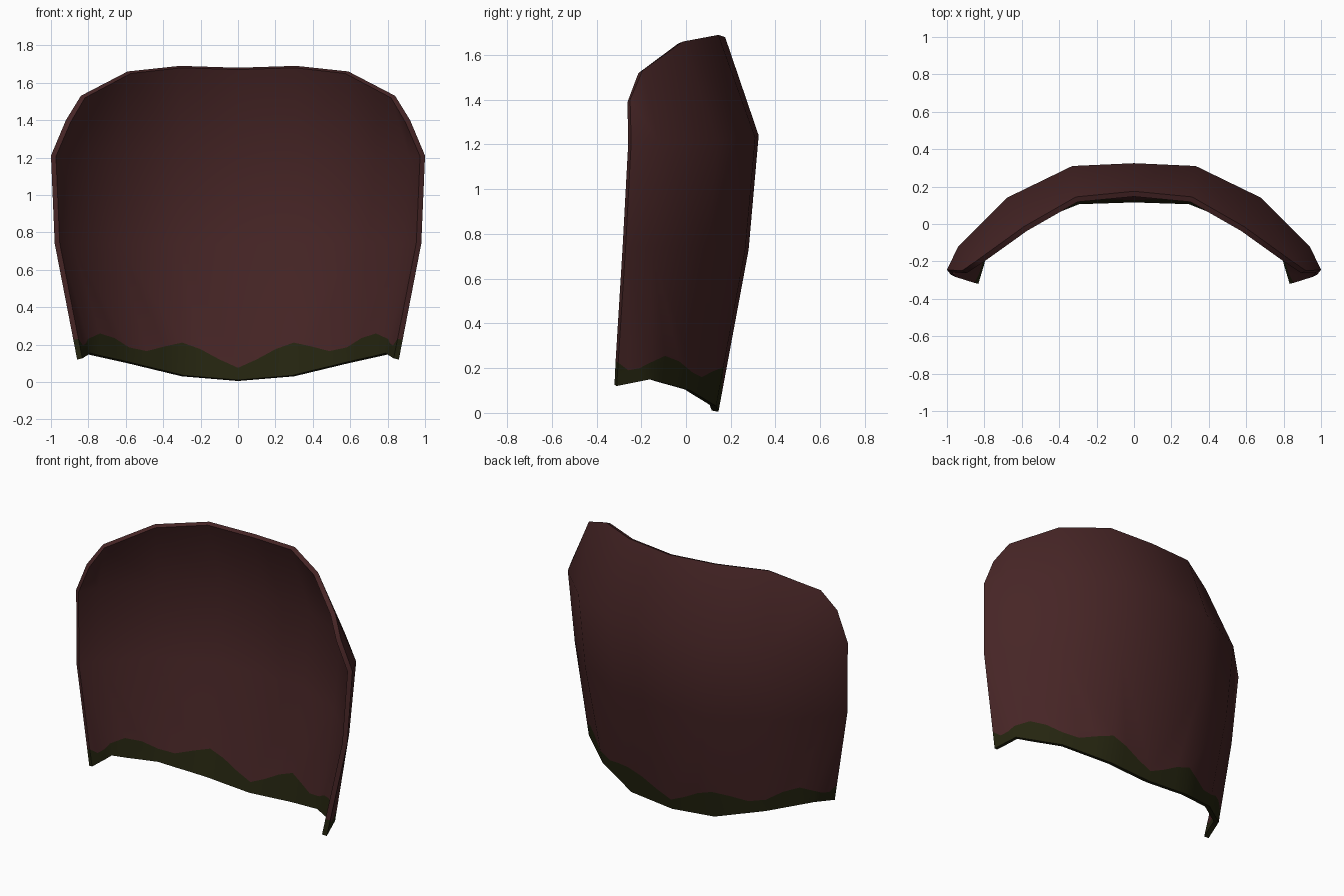
import bpy, bmesh
from mathutils import Vector

if "Cube" in bpy.data.objects:
    bpy.data.objects.remove(bpy.data.objects["Cube"])


def material(name, rgb):
    m = bpy.data.materials.new(name)
    m.diffuse_color = (*rgb, 1)
    m.use_nodes = True
    m.node_tree.nodes["Principled BSDF"].inputs["Base Color"].default_value = m.diffuse_color
    return m


# Half cross-sections of the outer skin, centre to side edge, bottom to top
ROWS = [
    [(0, .145, .005), (.30, .135, .03), (.59, .02, .10), (.815, -.16, .15), (.86, -.31, .12)],
    [(0, .28, .73), (.32, .265, .73), (.66, .10, .74), (.91, -.15, .74), (.98, -.27, .74)],
    [(0, .325, 1.24), (.33, .31, 1.23), (.68, .14, 1.22), (.94, -.12, 1.21), (1, -.245, 1.21)],
    [(0, .175, 1.68), (.31, .145, 1.69), (.59, -.015, 1.66), (.84, -.195, 1.53), (.92, -.25, 1.40)],
]
# Height of the wavy paint line, three steps per column
WAVE = [.07, .115, .17, .205, .185, .16, .18, .23, .255, .225, .20, .19, .225]
STEPS = 3

bm = bmesh.new()
grid = [[bm.verts.new(p) for p in row] for row in ROWS]
cols = len(ROWS[0]) - 1

# Points along the bottom edge and along the paint line
base, line = [], []
for i, height in enumerate(WAVE):
    c = min(i // STEPS, cols - 1)
    u = i / STEPS - c
    low = Vector(ROWS[0][c]).lerp(Vector(ROWS[0][c + 1]), u)
    high = Vector(ROWS[1][c]).lerp(Vector(ROWS[1][c + 1]), u)
    t = (height - low.z) / (high.z - low.z)
    base.append(grid[0][i // STEPS] if i % STEPS == 0 else bm.verts.new(low))
    line.append(bm.verts.new(low.lerp(high, t)))

# Mossy band under the paint line
for i in range(len(WAVE) - 1):
    bm.faces.new((base[i], line[i], line[i + 1], base[i + 1])).material_index = 1

# Main panel above the paint line
for c in range(cols):
    strip = line[c * STEPS:(c + 1) * STEPS + 1]
    bm.faces.new([grid[1][c], grid[1][c + 1]] + strip[::-1])
    for r in (1, 2):
        bm.faces.new((grid[r][c], grid[r + 1][c], grid[r + 1][c + 1], grid[r][c + 1]))

# Consistent winding with the outer skin facing the back
bmesh.ops.recalc_face_normals(bm, faces=bm.faces)
bm.normal_update()
if sum(f.normal.y * f.calc_area() for f in bm.faces) < 0:
    bmesh.ops.reverse_faces(bm, faces=bm.faces)

mesh = bpy.data.meshes.new("curved_shell")
bm.to_mesh(mesh)
bm.free()
mesh.materials.append(material("dark_maroon", (.062, .0185, .019)))
mesh.materials.append(material("dark_moss_green", (.018, .018, .005)))
shell = bpy.data.objects.new("curved_shell", mesh)
bpy.context.collection.objects.link(shell)

# Mirrored half, thickened towards the hollow front
mirror = shell.modifiers.new("mirror", 'MIRROR')
mirror.use_clip = True
thick = shell.modifiers.new("thickness", 'SOLIDIFY')
thick.thickness = .03
thick.offset = -1

bpy.context.view_layer.objects.active = shell
shell.select_set(True)
bpy.ops.object.modifier_apply(modifier="mirror")
bpy.ops.object.modifier_apply(modifier="thickness")
bpy.ops.object.shade_smooth_by_angle(angle=.9)
